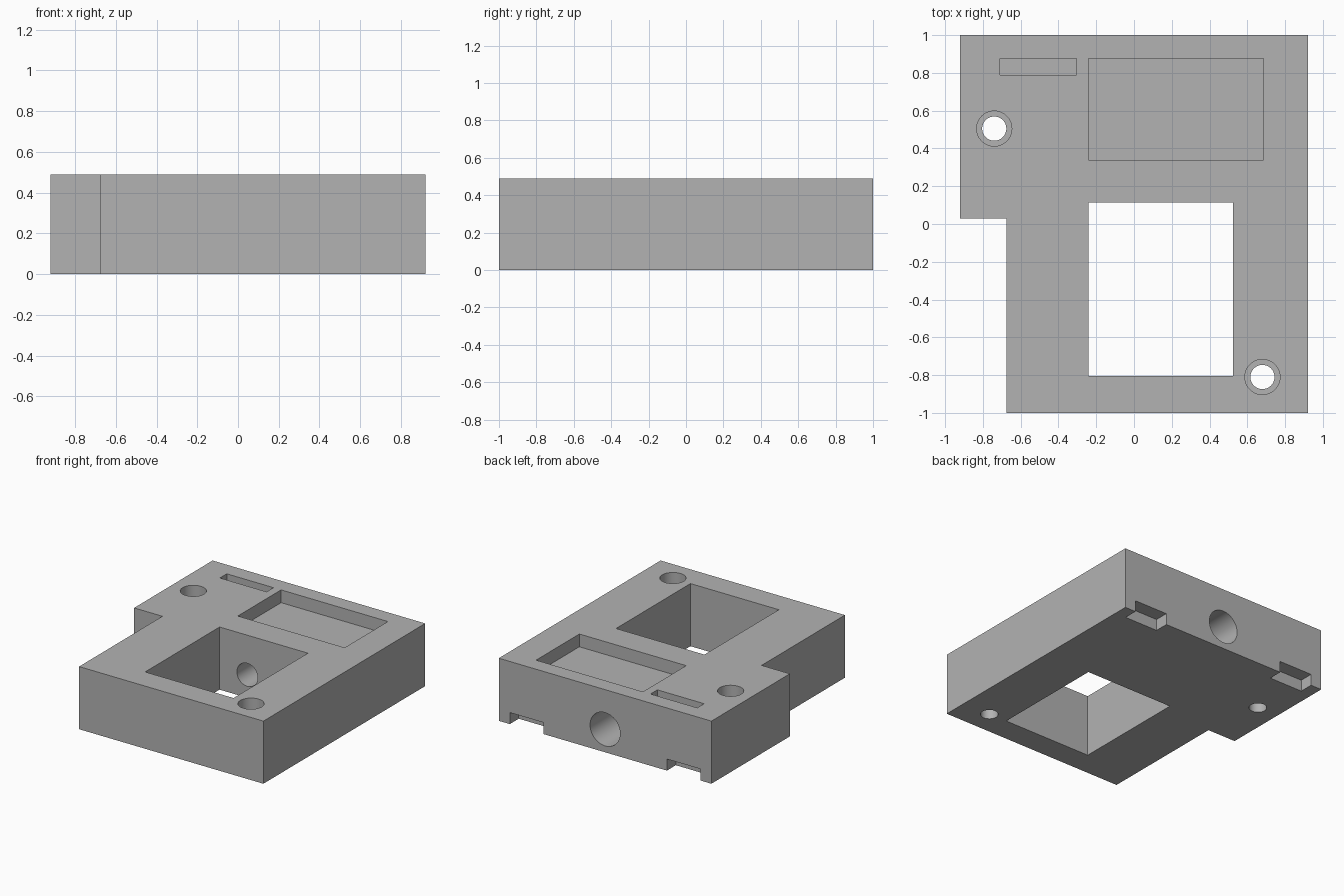
import bpy
import bmesh
import math
from mathutils import Matrix, Vector

cube = bpy.data.objects.get("Cube")
if cube:
    bpy.data.objects.remove(cube, do_unlink=True)

HEIGHT = 0.49
OVER = 0.05  # overshoot of cutters past open faces

grey = bpy.data.materials.new("plain grey")
grey.use_nodes = True
colour = (0.45, 0.45, 0.45, 1)
grey.diffuse_color = colour
grey.node_tree.nodes["Principled BSDF"].inputs["Base Color"].default_value = colour


def make_object(name, bm):
    bmesh.ops.recalc_face_normals(bm, faces=bm.faces)
    mesh = bpy.data.meshes.new(name)
    bm.to_mesh(mesh)
    bm.free()
    mesh.materials.append(grey)
    obj = bpy.data.objects.new(name, mesh)
    bpy.context.collection.objects.link(obj)
    return obj


def prism(name, outline, z0, z1):
    bm = bmesh.new()
    face = bm.faces.new([bm.verts.new((x, y, z0)) for x, y in outline])
    grown = bmesh.ops.extrude_face_region(bm, geom=[face])["geom"]
    verts = [v for v in grown if isinstance(v, bmesh.types.BMVert)]
    bmesh.ops.translate(bm, verts=verts, vec=(0, 0, z1 - z0))
    return make_object(name, bm)


def box(name, x0, x1, y0, y1, z0, z1):
    return prism(name, [(x0, y0), (x1, y0), (x1, y1), (x0, y1)], z0, z1)


def cylinder(name, start, end, radius):
    a, b = Vector(start), Vector(end)
    turn = (b - a).to_track_quat("Z", "Y").to_matrix().to_4x4()
    bm = bmesh.new()
    bmesh.ops.create_cone(bm, cap_ends=True, segments=64, radius1=radius,
                          radius2=radius, depth=(b - a).length,
                          matrix=Matrix.Translation((a + b) / 2) @ turn)
    return make_object(name, bm)


# Block with one corner stepped in
block = prism("mounting_block",
              [(-0.675, -1), (0.92, -1), (0.92, 1), (-0.92, 1),
               (-0.92, 0.03), (-0.675, 0.03)], 0, HEIGHT)

TOP = HEIGHT + OVER
cutters = [
    # Through window, shallow pocket and narrow slot
    box("window_cutter", -0.24, 0.525, -0.805, 0.115, -OVER, TOP),
    box("pocket_cutter", -0.24, 0.685, 0.34, 0.875, HEIGHT - 0.1, TOP),
    box("slot_cutter", -0.71, -0.305, 0.79, 0.875, HEIGHT - 0.1, TOP),
    # Stepped bore from the back face into the window
    cylinder("bore_wide_cutter", (0, 0.5, 0.18), (0, 1 + OVER, 0.18), 0.13),
    cylinder("bore_narrow_cutter", (0, 0, 0.18), (0, 0.6, 0.18), 0.09),
]

# Counterbored screw holes
for x, y in [(-0.74, 0.505), (0.68, -0.81)]:
    cutters.append(cylinder("screw_cutter", (x, y, -OVER), (x, y, TOP), 0.064))
    cutters.append(cylinder("screw_head_cutter", (x, y, HEIGHT - 0.25), (x, y, TOP), 0.093))

# Notches under the back edge
for side in (-1, 1):
    x0, x1 = sorted((side * 0.535, side * 0.825))
    cutters.append(box("notch_cutter", x0, x1, 0.89, 1 + OVER, -OVER, 0.09))

bpy.ops.object.select_all(action="DESELECT")
bpy.context.view_layer.objects.active = block
block.select_set(True)
for cutter in cutters:
    cutter.hide_render = True
    mod = block.modifiers.new(cutter.name, "BOOLEAN")
    mod.operation = "DIFFERENCE"
    mod.solver = "EXACT"
    mod.object = cutter
    bpy.ops.object.modifier_apply(modifier=mod.name)
    bpy.data.objects.remove(cutter, do_unlink=True)

bpy.ops.object.shade_smooth_by_angle(angle=math.radians(30))
